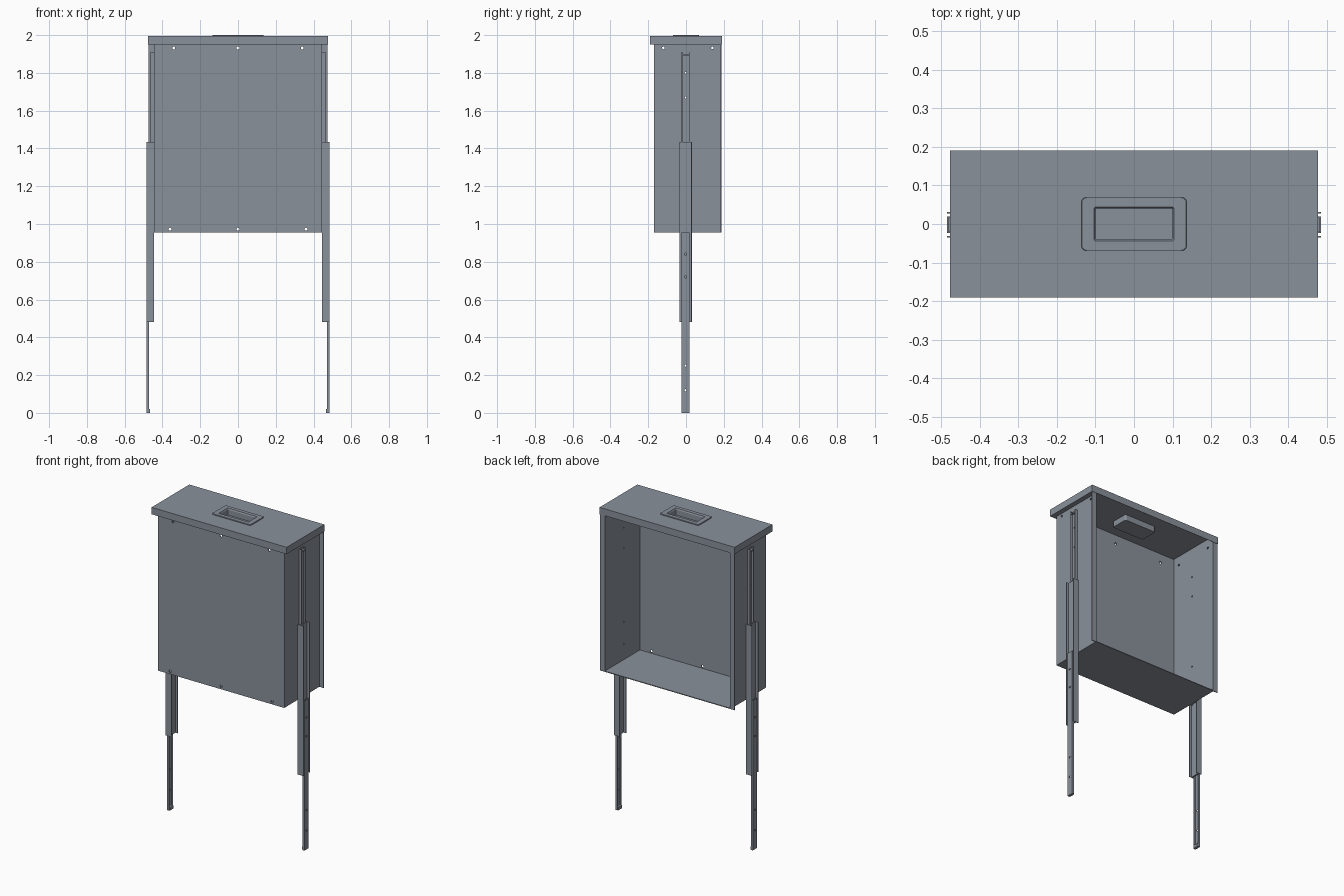
import bpy, bmesh, math
from mathutils import Matrix, Vector

if "Cube" in bpy.data.objects:
    bpy.data.objects.remove(bpy.data.objects["Cube"])

steel = bpy.data.materials.new("blue_grey_steel")
steel.diffuse_color = (0.255, 0.283, 0.33, 1)
steel.use_nodes = True
steel.node_tree.nodes["Principled BSDF"].inputs["Base Color"].default_value = steel.diffuse_color


def finish(name, bm):
    bmesh.ops.recalc_face_normals(bm, faces=bm.faces)
    me = bpy.data.meshes.new(name)
    bm.to_mesh(me)
    bm.free()
    me.materials.append(steel)
    ob = bpy.data.objects.new(name, me)
    bpy.context.collection.objects.link(ob)
    return ob


def add_box(bm, x0, x1, y0, y1, z0, z1):
    m = Matrix.Translation(((x0 + x1) / 2, (y0 + y1) / 2, (z0 + z1) / 2)) @ \
        Matrix.Diagonal((x1 - x0, y1 - y0, z1 - z0, 1))
    bmesh.ops.create_cube(bm, size=1, matrix=m)


def add_prism(bm, pts, z0, z1):
    face = bm.faces.new([bm.verts.new((x, y, z0)) for x, y in pts])
    ext = bmesh.ops.extrude_face_region(bm, geom=[face], use_keep_orig=True)
    bmesh.ops.translate(bm, vec=(0, 0, z1 - z0),
                        verts=[v for v in ext["geom"] if isinstance(v, bmesh.types.BMVert)])


def drill(ob, holes, depth=0.03):
    """holes: (position, axis, radius)"""
    bm = bmesh.new()
    for pos, axis, r in holes:
        rot = Vector((0, 0, 1)).rotation_difference(Vector(axis)).to_matrix().to_4x4()
        bmesh.ops.create_cone(bm, cap_ends=True, segments=12, radius1=r, radius2=r,
                              depth=depth, matrix=Matrix.Translation(pos) @ rot)
    cutter = finish("hole_cutter", bm)
    cutter.hide_render = True
    mod = ob.modifiers.new("holes", "BOOLEAN")
    mod.operation = "DIFFERENCE"
    mod.solver = "EXACT"
    mod.object = cutter
    bpy.context.view_layer.objects.active = ob
    bpy.ops.object.modifier_apply(modifier=mod.name)
    bpy.data.objects.remove(cutter)


T = 0.005
BOT, TOP = 0.955, 1.95
PX, PY, PZ = 0.476, 0.19, 1.994  # front panel half sizes and top
WX, FY, BY = 0.445, -0.17, 0.188
YC = -0.002                      # slide centre line
DRAWER_HOLES = (1.06, 1.2, 1.67, 1.8)

# Drawer tray: folded sheet, open at the back, with outward flanges
half = [(0.475, BY), (0.475, BY - T), (WX, BY - T), (WX, FY)]
inner = [(WX - T, FY + T), (WX - T, BY)]
bm = bmesh.new()
add_prism(bm, half + [(-x, y) for x, y in reversed(half)] +
          [(-x, y) for x, y in reversed(inner)] + inner, BOT, PZ - T)
tray = finish("drawer_tray", bm)
holes = [((x, FY, 1.932), (0, 1, 0), 0.008) for x in (-0.34, 0, 0.34)]
holes += [((x, FY, 0.973), (0, 1, 0), 0.008) for x in (-0.36, 0, 0.36)]
for s in (-1, 1):
    holes += [((s * WX, y, 1.932), (1, 0, 0), 0.007) for y in (-0.12, 0.14)]
    holes += [((s * WX, YC, z), (1, 0, 0), 0.005) for z in DRAWER_HOLES]
drill(tray, holes)

# Tray end wall
bm = bmesh.new()
add_box(bm, -WX + T, WX - T, FY + T, BY, BOT, BOT + T)
finish("tray_end_wall", bm)

# Front panel: hollow pan with an opening for the grip
OX, OY = 0.11, 0.055
bm = bmesh.new()
for s in (-1, 1):
    add_box(bm, *sorted((s * OX, s * PX)), -PY, PY, PZ - T, PZ)
    add_box(bm, -OX, OX, *sorted((s * OY, s * PY)), PZ - T, PZ)
    add_box(bm, *sorted((s * PX, s * (PX - T))), -PY, PY, TOP, PZ - T)
    add_box(bm, *sorted((s * (PX - T), s * WX)), -PY + T, PY - T, TOP, TOP + T)
add_box(bm, -PX + T, PX - T, -PY, -PY + T, TOP, PZ - T)
add_box(bm, -PX + T, PX - T, BY, PY, TOP, PZ - T)
add_box(bm, -WX, WX, -PY + T, FY, TOP, TOP + T)
finish("front_panel", bm)

# Recessed grip: rounded rectangle rings lofted into a rimmed cup
rings = [(0.112, 0.057, 0.012, 1.952), (0.112, 0.057, 0.012, 1.992),
         (0.136, 0.069, 0.012, 1.993), (0.136, 0.069, 0.012, 1.999),
         (0.135, 0.068, 0.012, 2.0), (0.104, 0.044, 0.005, 2.0),
         (0.1, 0.04, 0.004, 1.992), (0.1, 0.04, 0.004, 1.958)]
bm = bmesh.new()
loops = []
for hx, hy, r, z in rings:
    loop = []
    for q, (sx, sy) in enumerate(((1, 1), (-1, 1), (-1, -1), (1, -1))):
        for k in range(5):
            a = math.pi / 2 * (q + k / 4)
            loop.append(bm.verts.new((sx * (hx - r) + r * math.cos(a),
                                      sy * (hy - r) + r * math.sin(a), z)))
    loops.append(loop)
n = len(loops[0])
for a, b in zip(loops, loops[1:]):
    for i in range(n):
        bm.faces.new((a[i], a[(i + 1) % n], b[(i + 1) % n], b[i]))
bm.faces.new(loops[0])
bm.faces.new(loops[-1])
finish("recessed_grip", bm)


# Telescopic slides, one set per side
def channel(s, web, lip, hw, t=0.004):
    """C section: web at x=web, flanges reaching to x=lip"""
    d = t if lip > web else -t
    pts = [(web, -hw), (lip, -hw), (lip, -hw + t), (web + d, -hw + t),
           (web + d, hw - t), (lip, hw - t), (lip, hw), (web, hw)]
    return [(s * x, y + YC) for x, y in pts]


for s, side in ((-1, "left"), (1, "right")):
    # Member fixed to the drawer, with an end stop
    bm = bmesh.new()
    add_prism(bm, channel(s, 0.4455, 0.463, 0.021), BOT, 1.91)
    ob = finish(side + "_drawer_rail", bm)
    drill(ob, [((s * 0.4475, YC, z), (1, 0, 0), 0.005) for z in DRAWER_HOLES])
    bm = bmesh.new()
    add_box(bm, *sorted((s * 0.4495, s * 0.463)), YC - 0.017, YC + 0.017, 1.892, 1.9)
    finish(side + "_drawer_rail_stop", bm)

    # Middle member: two channels back to back
    bm = bmesh.new()
    add_prism(bm, channel(s, 0.465, 0.4455, 0.033), 0.48, 1.435)
    add_prism(bm, channel(s, 0.465, 0.485, 0.033), 0.48, 1.435)
    finish(side + "_middle_rail", bm)

    # Member fixed to the cabinet, with an end stop
    bm = bmesh.new()
    add_prism(bm, channel(s, 0.484, 0.47, 0.021), 0, BOT)
    ob = finish(side + "_cabinet_rail", bm)
    drill(ob, [((s * 0.482, YC, z), (1, 0, 0), 0.006) for z in (0.12, 0.25, 0.72, 0.84)])
    bm = bmesh.new()
    add_box(bm, *sorted((s * 0.466, s * 0.48)), YC - 0.017, YC + 0.017, 0, 0.02)
    finish(side + "_cabinet_rail_stop", bm)
